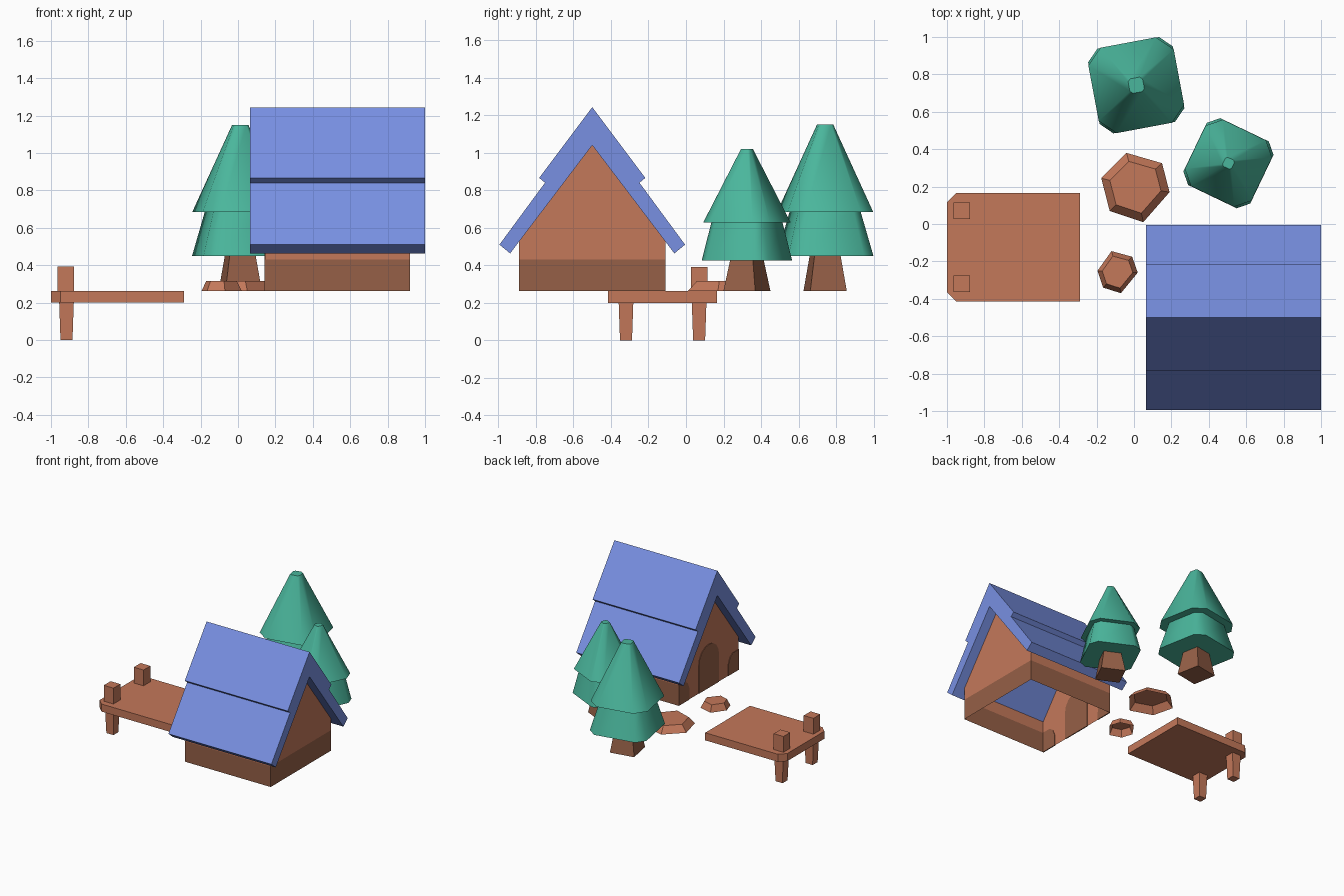
import bpy, bmesh, math
from mathutils import Vector

if "Cube" in bpy.data.objects:
    bpy.data.objects.remove(bpy.data.objects["Cube"])


def material(name, r, g, b):
    lin = [((c / 255 + 0.055) / 1.055) ** 2.4 for c in (r, g, b)]
    m = bpy.data.materials.new(name)
    m.diffuse_color = (*lin, 1)
    m.use_nodes = True
    m.node_tree.nodes["Principled BSDF"].inputs["Base Color"].default_value = m.diffuse_color
    return m


CLAY = material("clay_wood", 196, 120, 90)
BROWN = material("dark_wood", 150, 96, 71)
BLUE = material("roof_blue", 120, 144, 226)
GREEN = material("pine_green", 74, 182, 156)


def make(name, verts, faces, mats, smooth=False, recalc=True):
    me = bpy.data.meshes.new(name)
    me.from_pydata([tuple(v) for v in verts], [], faces)
    for m in mats:
        me.materials.append(m)
    if recalc:
        bm = bmesh.new()
        bm.from_mesh(me)
        bmesh.ops.recalc_face_normals(bm, faces=bm.faces)
        bm.to_mesh(me)
        bm.free()
    ob = bpy.data.objects.new(name, me)
    bpy.context.collection.objects.link(ob)
    if smooth:
        bpy.ops.object.select_all(action='DESELECT')
        ob.select_set(True)
        bpy.context.view_layer.objects.active = ob
        bpy.ops.object.shade_smooth_by_angle(angle=math.radians(55))
    return ob


def loft(name, low, high, mat, bottom=True, smooth=False):
    """Join two rings of points with sides and caps."""
    n = len(low)
    faces = [(i, (i + 1) % n, n + (i + 1) % n, n + i) for i in range(n)]
    faces.append(tuple(range(n, 2 * n)))
    if bottom:
        faces.append(tuple(reversed(range(n))))
    return make(name, list(low) + list(high), faces, [mat], smooth)


def extrude_x(name, profile, x0, x1, mat):
    return loft(name, [(x0, y, z) for y, z in profile],
                [(x1, y, z) for y, z in profile], mat)


def square(x, y, z, h):
    return [(x - h, y - h, z), (x + h, y - h, z), (x + h, y + h, z), (x - h, y + h, z)]


def ring(x, y, z, r, rot, half):
    """Four-sided ring with cut corners (half < 45) or a plain square (half = 45)."""
    angs = []
    for k in range(4):
        angs += [rot + 90 * k + half] if half == 45 else [rot + 90 * k - half, rot + 90 * k + half]
    return [(x + r * math.cos(math.radians(a)), y + r * math.sin(math.radians(a)), z) for a in angs]


# Dock with cut outer corners, posts and tapered legs
deck = [(-0.95, -0.415), (-0.29, -0.415), (-0.29, 0.165), (-0.95, 0.165), (-1, 0.115), (-1, -0.365)]
loft("dock_deck", [(x, y, 0.2) for x, y in deck], [(x, y, 0.262) for x, y in deck], CLAY)
for side, y in (("front", -0.32), ("back", 0.07)):
    loft("dock_post_" + side, square(-0.92, y, 0.262, 0.044), square(-0.92, y, 0.392, 0.044), CLAY)
    loft("dock_leg_" + side, square(-0.917, y, 0, 0.032), square(-0.917, y, 0.2, 0.039), CLAY)

# Stepping stones, hollow underneath
big = [(-0.04, 0.38), (-0.175, 0.245), (-0.13, 0.07), (0.05, 0.01), (0.19, 0.17), (0.15, 0.325)]
small = [(-0.12, -0.145), (-0.195, -0.25), (-0.165, -0.34), (-0.07, -0.37), (0.02, -0.26), (-0.01, -0.175)]
for name, pts, s in (("large_stone", big, 0.75), ("small_stone", small, 0.76)):
    cx = sum(p[0] for p in pts) / 6
    cy = sum(p[1] for p in pts) / 6
    loft(name, [(x, y, 0.262) for x, y in pts],
         [(cx + (x - cx) * s, cy + (y - cy) * s, 0.315) for x, y in pts], CLAY, bottom=False)

# House walls: open shell, dark band below on all sides but the door side
X0, X1, YC, W = 0.145, 0.92, -0.5, 0.39
BASE, BAND, EAVE, APEX = 0.262, 0.43, 0.53, 1.04
outline = [(-W, BASE), (W, BASE), (W, BAND), (W, EAVE), (0, APEX), (-W, EAVE), (-W, BAND)]
verts = [(x, YC + y, z) for x in (X0, X1) for y, z in outline]
faces = [(0, 6, 2, 1), (6, 5, 4, 3, 2),
         (7, 8, 9, 13), (13, 9, 10, 11, 12),
         (0, 7, 13, 6), (6, 13, 12, 5),
         (1, 2, 9, 8), (2, 3, 10, 9)]
walls = make("house_walls", verts, faces, [CLAY, BROWN], recalc=False)
for p in walls.data.polygons:
    if p.center.z < BAND and p.center.x > X0 + 0.01:
        p.material_index = 1

# Arched door and corner panels on the door side
arch = [(YC - 0.13, BASE)] + [(YC - 0.13 * math.cos(math.pi * i / 8), 0.49 + 0.13 * math.sin(math.pi * i / 8))
                              for i in range(9)] + [(YC + 0.13, BASE)]
extrude_x("door", arch, X0 - 0.004, X0 + 0.004, BROWN)
panel = [(0.39, BASE), (0.39, BAND), (0.31, BAND), (0.275, 0.405), (0.255, 0.36), (0.25, BASE)]
for side, s in (("front", -1), ("back", 1)):
    extrude_x("corner_panel_" + side, [(YC + s * y, z) for y, z in panel], X0 - 0.004, X0 + 0.004, BROWN)

# Roof: stepped slabs meeting at the ridge
half = [(0.283, 0.866), (0.252, 0.84), (0.495, 0.51), (0.438, 0.463)]
prof = [(0, 1.243)] + half + [(0, APEX)] + [(-y, z) for y, z in reversed(half)]
n = len(prof)
verts = [(x, YC + y, z) for x in (0.065, 1.0) for y, z in prof]
faces = [(i, (i + 1) % n, n + (i + 1) % n, n + i) for i in range(n)]
for o in (0, n):  # each end is split per side
    faces += [tuple(o + i for i in (0, 1, 2, 5)), tuple(o + i for i in (2, 3, 4, 5)),
              tuple(o + i for i in (0, 5, 8, 9)), tuple(o + i for i in (5, 6, 7, 8))]
make("roof", verts, faces, [BLUE])


# Pine trees: square trunk and two tiers with cut corners
def tree(name, x, y, rot, trunk_r, low, high):
    (z0, r0, z1, r1), (z2, r2, z3, r3) = low, high
    loft(name + "_trunk", ring(x, y, 0.262, trunk_r, rot, 45),
         ring(x, y, z0 + 0.01, trunk_r * 0.7, rot, 45), BROWN)
    loft(name + "_lower_tier", ring(x, y, z0, r0, rot, 36),
         ring(x, y, z1, r1, rot, 36), GREEN, smooth=True)
    loft(name + "_upper_tier", ring(x, y, z2, r2, rot, 33),
         ring(x, y, z3, r3, rot, 33), GREEN, smooth=True)


tree("large_tree", 0.012, 0.742, 10.6, 0.14, (0.45, 0.285, 0.70, 0.205), (0.685, 0.277, 1.15, 0.047))
tree("small_tree", 0.505, 0.325, 64.4, 0.133, (0.425, 0.245, 0.64, 0.19), (0.628, 0.235, 1.02, 0.032))
